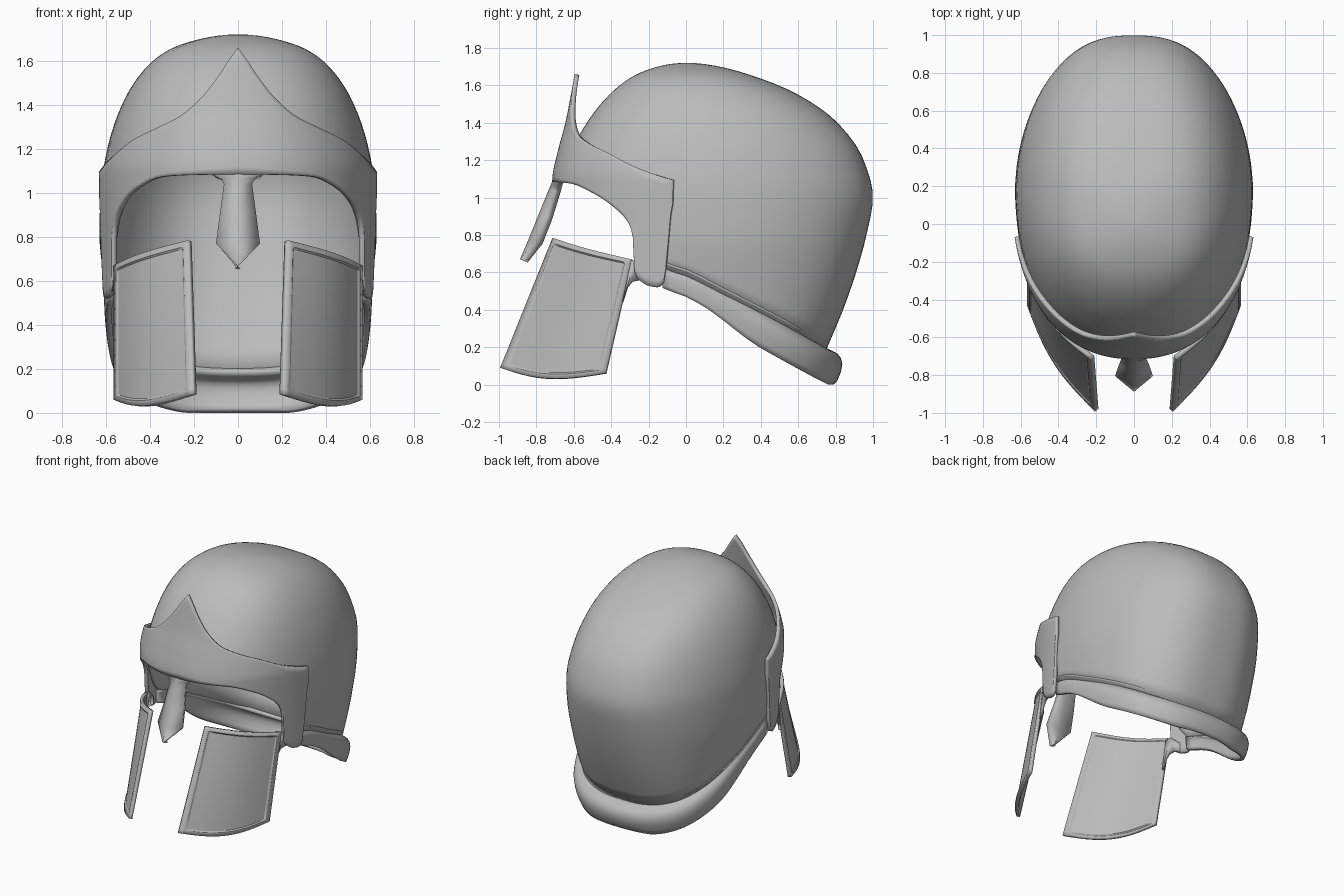
import bpy, bmesh, math

if "Cube" in bpy.data.objects:
    bpy.data.objects.remove(bpy.data.objects["Cube"])

metal = bpy.data.materials.new("grey_metal")
metal.use_nodes = True
GREY = (0.5, 0.5, 0.5, 1)
metal.diffuse_color = GREY
metal.node_tree.nodes["Principled BSDF"].inputs["Base Color"].default_value = GREY
APEX = 1.72


def smooth(pts, x):
    """Monotone cubic through (x, value) pairs."""
    n = len(pts)
    x = min(max(x, pts[0][0]), pts[-1][0])
    i = next(k for k in range(n - 1) if x <= pts[k + 1][0])
    sec = [(pts[k + 1][1] - pts[k][1]) / (pts[k + 1][0] - pts[k][0]) for k in range(n - 1)]

    def slope(k):
        if k in (0, n - 1):
            return sec[min(k, n - 2)]
        a, b = sec[k - 1], sec[k]
        return 2 * a * b / (a + b) if a * b > 0 else 0
    h = pts[i + 1][0] - pts[i][0]
    t = (x - pts[i][0]) / h
    return ((1 + 2 * t) * (1 - t) ** 2 * pts[i][1] + t * (1 - t) ** 2 * h * slope(i)
            + t * t * (3 - 2 * t) * pts[i + 1][1] + t * t * (t - 1) * h * slope(i + 1))


def add_object(name, bm, thickness, angle=35):
    me = bpy.data.meshes.new(name)
    bm.to_mesh(me)
    bm.free()
    ob = bpy.data.objects.new(name, me)
    bpy.context.collection.objects.link(ob)
    me.materials.append(metal)
    m = ob.modifiers.new("thickness", "SOLIDIFY")
    m.thickness, m.offset = thickness, -1
    bpy.ops.object.select_all(action="DESELECT")
    ob.select_set(True)
    bpy.context.view_layer.objects.active = ob
    bpy.ops.object.shade_smooth_by_angle(angle=math.radians(angle))


def sheet(name, rows, thickness, wrap=False, flip=True, angle=35):
    """Skin a grid of points; the thickness grows inwards."""
    bm = bmesh.new()
    grid = [[bm.verts.new(p) for p in r] for r in rows]
    w = len(rows[0])
    for r in range(len(rows) - 1):
        for c in range(w if wrap else w - 1):
            d = (c + 1) % w
            face = (grid[r][c], grid[r][d], grid[r + 1][d], grid[r + 1][c])
            bm.faces.new(face[::-1] if flip else face)
    bmesh.ops.remove_doubles(bm, verts=bm.verts, dist=1e-5)
    add_object(name, bm, thickness, angle)


def egg(a, front, back, half, mid, taper=0):
    """Point on an egg-shaped plan; angle 0 is the front, the back is squarer and tapered."""
    s, c = math.sin(a), math.cos(a)
    n = 2.25 if c > 0 else 2.6
    d = abs(c) ** (2 / n)
    x = half * math.copysign(abs(s) ** (2 / n), s)
    if c > 0:
        return x, mid - (mid - front) * d
    return x * (1 - taper * d ** 1.3), mid + (back - mid) * d


# Bowl sections: height, front, back, half width, middle, taper to the back
BOWL = [(1.72, 0, 0, 0, 0, 0), (1.70, -.15, .18, .17, .01, .02), (1.65, -.28, .36, .315, .03, .05),
        (1.55, -.41, .60, .435, .07, .1), (1.4, -.53, .81, .528, .12, .15),
        (1.2, -.635, .95, .594, .17, .18), (1.0, -.69, 1.0, .625, .2, .18),
        (.8, -.7, .965, .63, .21, .17), (.6, -.7, .91, .607, .21, .14),
        (.4, -.68, .84, .572, .2, .09), (.15, -.66, .735, .53, .18, .05)]
BOWL_CURVES = [[(math.sqrt(APEX - r[0]), r[k]) for r in BOWL] for k in range(1, 6)]
# Lower edge of the bowl by depth
BOWL_EDGE = [(-.7, 1.12), (-.5, 1.06), (-.32, .94), (-.22, .76), (-.13, .62), (0, .575),
             (.2, .475), (.5, .32), (.77, .17)]


def bowl_point(a, z):
    q = math.sqrt(max(APEX - z, 0))
    x, y = egg(a, *[smooth(c, q) for c in BOWL_CURVES])
    return x, y, z


def bowl_edge(a):
    z = .6
    for _ in range(14):
        z = .5 * z + .5 * smooth(BOWL_EDGE, bowl_point(a, z)[1])
    return z


# Bowl
COLS, ROWS = 96, 30
angles = [2 * math.pi * i / COLS for i in range(COLS)]
edges = [bowl_edge(a) for a in angles]
rows = [[bowl_point(a, APEX - (APEX - e) * (r / ROWS) ** 2) for a, e in zip(angles, edges)]
        for r in range(ROWS + 1)]
sheet("bowl", rows, .02, wrap=True)

# Flared neck guard, with a bead where it meets the bowl
FLARE = [(-.02, .02), (.02, .005), (.06, -.015), (.08, -.04), (.088, -.075),
         (.08, -.115), (.062, -.16), (.042, -.195)]
back = [(a, e) for a, e in zip(angles, edges) if bowl_point(a, e)[1] > -.16]
guard, bead = [], []
for a, e in back:
    x, y, z = bowl_point(a, e)
    k = smooth([(-.15, 0), (.1, .15), (.4, .85), (.75, 1)], y)
    nx, ny = x / .36, (y - .2) / .5
    d = math.hypot(nx, ny)
    out = .15 + .15 * k + .7 * k * max(ny / d, 0)
    guard.append([(x + nx / d * o * out, y + ny / d * o * out, max(z + h * (.5 + .5 * k), 0))
                  for o, h in FLARE])
    bead.append((x + nx / d * .002, y + ny / d * .002, z + .035))
sheet("neck_guard", guard, .028, flip=False, angle=50)

cu = bpy.data.curves.new("rim_bead", "CURVE")
cu.dimensions = "3D"
cu.bevel_depth, cu.bevel_resolution = .008, 2
sp = cu.splines.new("POLY")
sp.points.add(len(bead) - 1)
for p, co in zip(sp.points, bead):
    p.co = (*co, 1)
cu.materials.append(metal)
bpy.context.collection.objects.link(bpy.data.objects.new("rim_bead", cu))

# Brow plate with centre peak, eye arch and side legs
PLATE_FRONT = [(.5, -.73), (1.1, -.715), (1.25, -.685), (1.4, -.645), (1.66, -.595)]
PLATE_HALF = [(.5, .64), (.9, .648), (1.1, .651), (1.2, .634), (1.35, .585), (1.66, .52)]
PLATE_TOP = [(0, 1.66), (.05, 1.605), (.1, 1.54), (.2, 1.425), (.3, 1.345), (.4, 1.295),
             (.5, 1.24), (.6, 1.14), (.635, 1.09)]
PLATE_LOW = [(-.72, 1.085), (-.62, 1.075), (-.5, 1.025), (-.38, .945), (-.3, .855),
             (-.275, .75), (-.27, .6), (-.24, .555), (-.2, .53), (-.15, .52), (-.115, .55),
             (-.1, .68), (-.075, .98)]


def plate_point(a, z):
    x, y = egg(a, smooth(PLATE_FRONT, z), 1, smooth(PLATE_HALF, z), .2)
    return x, y, z


LIMIT, N = math.radians(75.4), 200
plate = []
for i in range(N + 1):
    a = LIMIT * (2 * i / N - 1)
    x, y, _ = plate_point(a, 1.05)
    lo, hi = smooth(PLATE_LOW, y), smooth(PLATE_TOP, abs(x))
    plate.append([plate_point(a, lo + (hi - lo) * j / 16) for j in range(17)])
sheet("brow_plate", plate, .025)

# Nose guard: height, half width, ridge depth, edge depth
NOSE = [(1.11, .13, -.70, -.69), (1.085, .105, -.716, -.702), (1.065, .075, -.724, -.707),
        (1.04, .064, -.735, -.712), (.9, .083, -.792, -.754), (.77, .10, -.845, -.805),
        (.67, .004, -.888, -.885)]
sheet("nose_guard", [[(-w, e, z), (0, r, z), (w, e, z)] for z, w, r, e in NOSE], .045, angle=50)

# Cheek guards with raised borders, and the hinge tabs that carry them
US = [0, .055, .075] + [.075 + .85 * i / 12 for i in range(1, 12)] + [.925, .945, 1]
VS = [0, .035, .047] + [.047 + .906 * i / 8 for i in range(1, 8)] + [.953, .965, 1]
TAB = [(-.31, .66), (-.27, .665), (-.2, .6), (-.2, .535), (-.25, .558), (-.29, .55),
       (-.315, .52), (-.34, .44)]


def cheek_point(side, u, v):
    border = u < .06 or u > .94 or v < .04 or v > .96
    bow = .048 * math.sin(math.pi * u) + (.007 if border else 0)
    x = .22 - .02 * v + (.34 + .02 * v) * u
    top, low = -.71 + .42 * u, -.99 + .56 * u
    z_top = .785 - .115 * u
    z_low = .09 - .03 * u - .042 * math.sin(math.pi * u)
    return (side * (x + bow * .8), top + (low - top) * v - bow * .55, z_top + (z_low - z_top) * v)


for side, label in ((1, "left"), (-1, "right")):
    sheet(label + "_cheek_guard", [[cheek_point(side, u, v) for u in US] for v in VS],
          .024, flip=side > 0, angle=25)
    bm = bmesh.new()
    face = bm.faces.new([bm.verts.new((side * (.585 + .25 * min(y + .2, 0)), y, z)) for y, z in TAB])
    face.normal_update()
    if face.normal.x * side < 0:
        face.normal_flip()
    add_object(label + "_hinge_tab", bm, .022)
